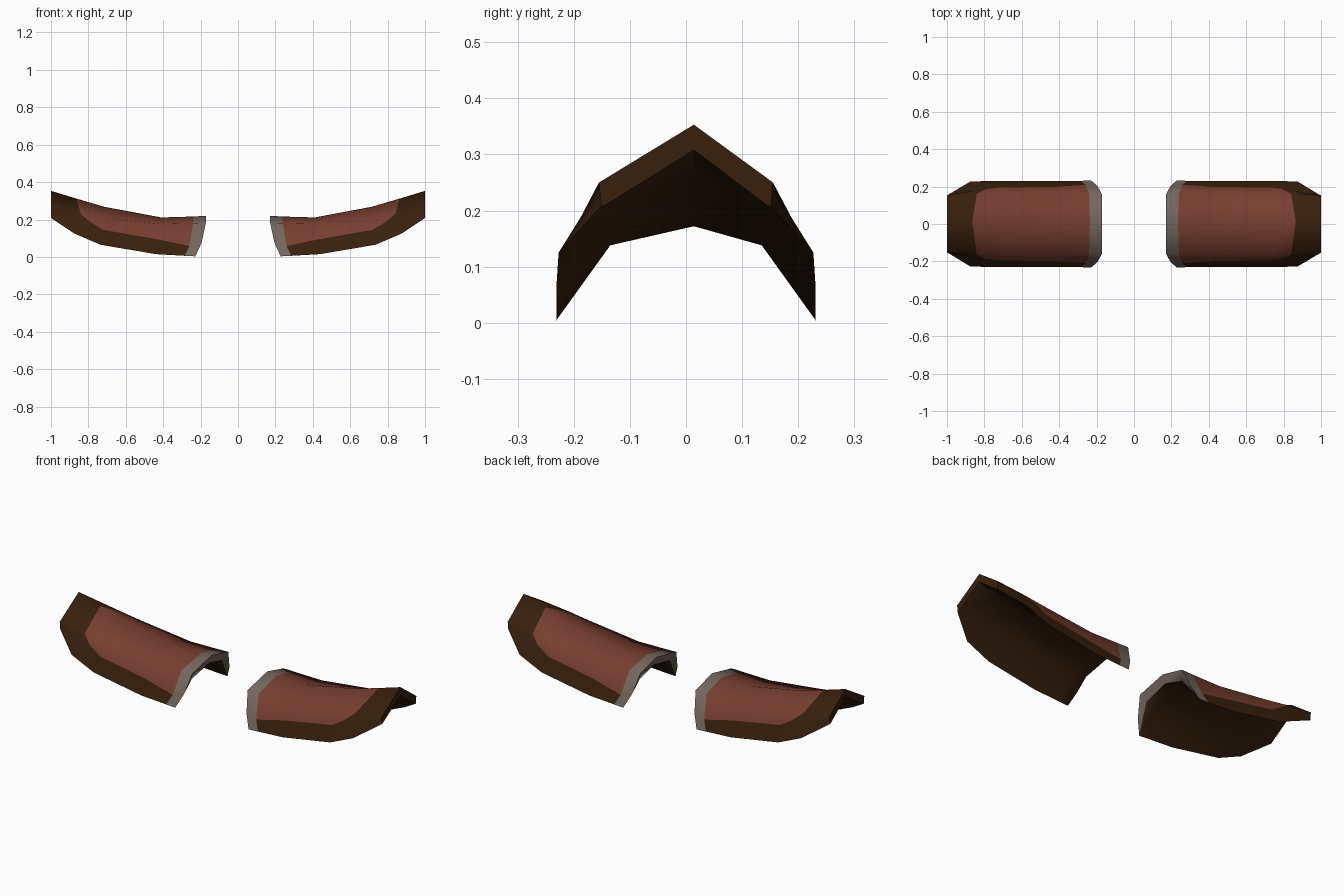
import bpy, math

if "Cube" in bpy.data.objects:
    bpy.data.objects.remove(bpy.data.objects["Cube"])


def material(name, rgb):
    m = bpy.data.materials.new(name)
    m.diffuse_color = (*rgb, 1)
    m.use_nodes = True
    m.node_tree.nodes["Principled BSDF"].inputs["Base Color"].default_value = m.diffuse_color
    return m


RED, GREY, BROWN = 0, 1, 2
MATS = [material("faded red leather", (0.185, 0.049, 0.029)),
        material("worn grey edge", (0.175, 0.135, 0.11)),
        material("dark brown leather", (0.040, 0.0145, 0.004))]

# Cross-sections from neck to arm: ridge (x, z), shoulder edge (x, y, z),
# lower edge (x, y, z), paint line (x, fraction down the side wall),
# lining ridge (x, z), lining shoulder (x, y, z)
SECTIONS = [
    ((0.172, 0.220), (0.172, 0.160, 0.182), (0.228, 0.232, 0.003), (0.195, 0.6),
     (0.187, 0.173), (0.192, 0.135, 0.138)),
    ((0.235, 0.216), (0.240, 0.160, 0.180), (0.285, 0.231, 0.006), (0.260, 0.7),
     (0.240, 0.172), (0.245, 0.135, 0.138)),
    ((0.410, 0.211), (0.410, 0.163, 0.176), (0.440, 0.231, 0.015), (0.420, 0.52),
     (0.420, 0.173), (0.420, 0.136, 0.138)),
    ((0.715, 0.268), (0.715, 0.165, 0.210), (0.735, 0.231, 0.065), (0.720, 0.45),
     (0.730, 0.228), (0.730, 0.139, 0.170)),
    ((0.865, 0.312), (0.840, 0.162, 0.229), (0.875, 0.227, 0.125), (0.790, 0.4),
     (0.870, 0.268), (0.870, 0.143, 0.188)),
    ((1.000, 0.353), (1.000, 0.155, 0.250), (1.000, 0.151, 0.208), (1.000, 0.5),
     (1.000, 0.308), (1.000, 0.145, 0.209)),
]
RIDGE_Y = 0.014


def section_ring(sec, side):
    """Closed ring: 7 outer points from front to back, then 3 lining points."""
    (ax, az), (sx, sy, sz), (bx, by, bz), (mx, t), (ix, iz), (lx, ly, lz) = sec
    my, mz = sy + (by - sy) * t, sz + (bz - sz) * t
    half = [(bx, by, bz), (mx, my, mz), (sx, sy, sz)]
    ring = [(x, -y, z) for x, y, z in half] + [(ax, RIDGE_Y, az)] + half[::-1]
    ring += [(lx, ly, lz), (ix, RIDGE_Y, iz), (lx, -ly, lz)]
    return [(side * x, y, z) for x, y, z in ring]


def shoulder_pad(name, side):
    verts = [p for s in SECTIONS for p in section_ring(s, side)]
    n, last = 10, len(SECTIONS) - 1
    faces, mats = [], []
    for i in range(last):
        for j in range(n):
            k = (j + 1) % n
            faces.append([i * n + j, (i + 1) * n + j, (i + 1) * n + k, i * n + k])
            # brown lining, grey neck rim, brown arm end and lower border, red centre
            if j > 5:
                mats.append(BROWN)
            elif i == 0:
                mats.append(GREY)
            elif i == last - 1 or j in (0, 5):
                mats.append(BROWN)
            else:
                mats.append(RED)
    # edge thickness at the neck (grey) and the arm (brown)
    cap = [[0, 1, 9], [1, 2, 9], [2, 3, 8, 9], [3, 4, 7, 8], [4, 5, 7], [5, 6, 7]]
    for c in cap:
        faces.append(c)
        mats.append(GREY)
        faces.append([last * n + v for v in c[::-1]])
        mats.append(BROWN)
    if side < 0:
        faces = [f[::-1] for f in faces]
    me = bpy.data.meshes.new(name)
    me.from_pydata(verts, [], faces)
    for m in MATS:
        me.materials.append(m)
    for p, k in zip(me.polygons, mats):
        p.material_index = k
    ob = bpy.data.objects.new(name, me)
    bpy.context.collection.objects.link(ob)
    bpy.ops.object.select_all(action='DESELECT')
    ob.select_set(True)
    bpy.context.view_layer.objects.active = ob
    bpy.ops.object.shade_smooth_by_angle(angle=math.radians(62))
    return ob


shoulder_pad("right_shoulder_pad", 1)
shoulder_pad("left_shoulder_pad", -1)
